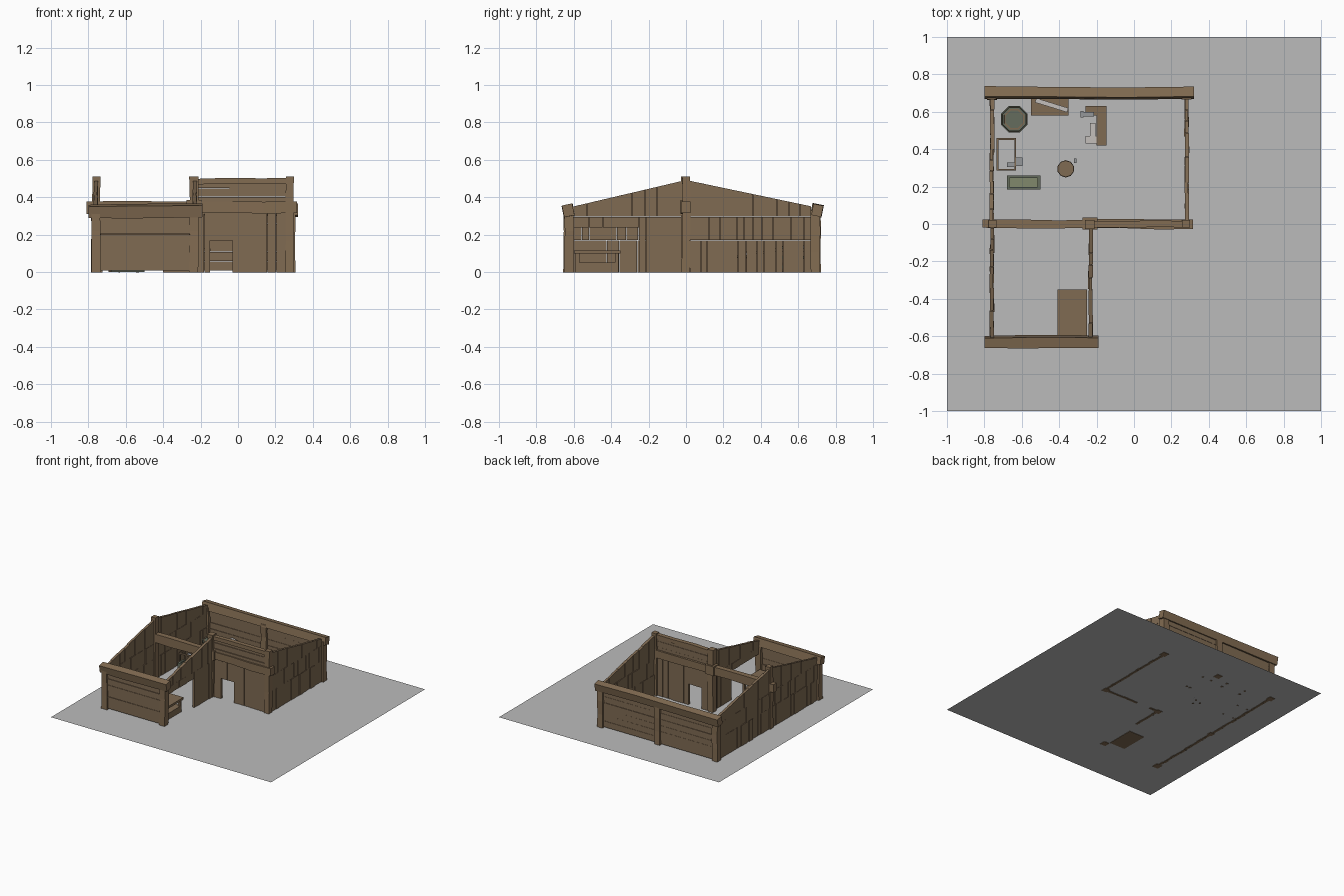
import bpy, bmesh, math, random
from mathutils import Vector, Matrix

if "Cube" in bpy.data.objects:
    bpy.data.objects.remove(bpy.data.objects["Cube"])

random.seed(4)
R = random.uniform


def mat(name, *c):
    m = bpy.data.materials.new(name)
    m.diffuse_color = (*c, 1)
    m.use_nodes = True
    m.node_tree.nodes["Principled BSDF"].inputs["Base Color"].default_value = m.diffuse_color
    return m


WOOD = mat("beam wood", 0.225, 0.150, 0.084)
BOARD = mat("board wood", 0.215, 0.146, 0.086)
DARK = mat("dark wood", 0.12, 0.075, 0.04)
GREY = mat("ground grey", 0.50, 0.50, 0.50)
METAL = mat("grey metal", 0.30, 0.31, 0.32)
HOOP = mat("hoop green grey", 0.13, 0.15, 0.11)
WATER = mat("murky water", 0.22, 0.25, 0.15)
PAPER = mat("pale cloth", 0.55, 0.52, 0.50)
LOW = -0.003          # timbers sink slightly through the ground


def finish(name, bm, m):
    bmesh.ops.recalc_face_normals(bm, faces=bm.faces[:])
    me = bpy.data.meshes.new(name)
    bm.to_mesh(me)
    bm.free()
    me.materials.append(m)
    ob = bpy.data.objects.new(name, me)
    bpy.context.collection.objects.link(ob)
    return ob


def hexa(bm, c):
    """Eight corners: bottom ring of four, then top ring of four."""
    v = [bm.verts.new(p) for p in c]
    for f in ((0, 1, 2, 3), (4, 5, 6, 7), (0, 1, 5, 4), (1, 2, 6, 5), (2, 3, 7, 6), (3, 0, 4, 7)):
        bm.faces.new([v[i] for i in f])


def block(bm, x0, x1, y0, y1, z0, z1):
    hexa(bm, [(x, y, z) for z in (z0, z1) for x, y in ((x0, y0), (x1, y0), (x1, y1), (x0, y1))])


def blocks(name, m, *bs):
    bm = bmesh.new()
    for b in bs:
        block(bm, *b)
    return finish(name, bm, m)


def slab(bm, axis, c, t, s, zb, zt):
    """Board in an upright wall plane; s, zb, zt are (start, end) pairs."""
    def P(along, off, z):
        return (along, off, z) if axis == 'x' else (off, along, z)
    a, b = c - t / 2, c + t / 2
    hexa(bm, [P(s[0], a, zb[0]), P(s[1], a, zb[1]), P(s[1], b, zb[1]), P(s[0], b, zb[0]),
              P(s[0], a, zt[0]), P(s[1], a, zt[1]), P(s[1], b, zt[1]), P(s[0], b, zt[0])])


def upright_boards(name, axis, c, s0, s1, zb, top, w=0.05):
    bm = bmesh.new()
    n = max(1, round((s1 - s0) / w))
    cuts = [s0] + [s0 + (i + R(-.25, .25)) * (s1 - s0) / n for i in range(1, n)] + [s1]
    for a, b in zip(cuts, cuts[1:]):
        g = R(0.0003, 0.0012)
        slab(bm, axis, c + R(-.003, .003), R(.017, .023), (a + g, b - g), (zb, zb), (top(a), top(b)))
    return finish(name, bm, BOARD)


def level_boards(name, axis, c, s0, s1, z0, z1, n):
    bm = bmesh.new()
    h = (z1 - z0) / n
    for i in range(n):
        j = [R(-.004, .004) for _ in range(2)]
        slab(bm, axis, c + R(-.003, .003), R(.018, .024), (s0, s1),
             (z0 + i * h, z0 + i * h), (z0 + (i + 1) * h - .001 + j[0] * .4, z0 + (i + 1) * h - .001 + j[1] * .4))
    return finish(name, bm, BOARD)


def beam(name, p, q, w, h, roll=0.0):
    """Slightly crooked rough-hewn timber between two points."""
    p, q = Vector(p), Vector(q)
    d = (q - p).normalized()
    side = d.cross(Vector((0, 0, 1))).normalized() if abs(d.z) < .9 else Vector((1, 0, 0))
    rot = Matrix.Rotation(roll, 3, d)
    side, up = rot @ side, rot @ side.cross(d)
    bm = bmesh.new()
    rings = []
    n = 1 if (q - p).length < .2 else 3
    for i in range(n + 1):
        o = p.lerp(q, i / n) + (side * R(-.003, .003) + up * R(-.003, .003))
        k = R(.94, 1.06)
        rings.append([bm.verts.new(o + side * sx * w / 2 * k + up * sz * h / 2 * k)
                      for sx, sz in ((-1, -1), (1, -1), (1, 1), (-1, 1))])
    for a, b in zip(rings, rings[1:]):
        for i in range(4):
            bm.faces.new((a[i], a[(i + 1) % 4], b[(i + 1) % 4], b[i]))
    bm.faces.new(rings[0])
    bm.faces.new(rings[-1])
    return finish(name, bm, WOOD)


def lathe(name, m, x, y, prof, n=8):
    """Closed turned shape from (radius, height) points."""
    bm = bmesh.new()
    rings = [[bm.verts.new((x + r * math.cos(math.tau * (i + .5) / n), y + r * math.sin(math.tau * (i + .5) / n), z))
              for i in range(n)] for r, z in prof]
    for a, b in zip(rings, rings[1:]):
        for i in range(n):
            bm.faces.new((a[i], a[(i + 1) % n], b[(i + 1) % n], b[i]))
    bm.faces.new(rings[0])
    bm.faces.new(rings[-1])
    return finish(name, bm, m)


def slope(y):
    return 0.492 - abs(y) * (0.21 if y > 0 else 0.235)


# base plane with a faint square plate
bm = bmesh.new()
bmesh.ops.create_grid(bm, x_segments=1, y_segments=1, size=1)
finish("base_plane", bm, GREY)
blocks("floor_plate", GREY, (.14, .26, .545, .66, 0, .002))

# posts
for nm, x, y, w, h in (("north_west", -.76, .69, .05, .33), ("north_middle", -.24, .695, .05, .33),
                       ("north_east", .28, .69, .05, .33), ("south_west", -.76, -.63, .05, .33),
                       ("south_east", -.235, -.625, .05, .33), ("ridge_west", -.757, 0, .042, .51),
                       ("ridge_middle", -.235, 0, .048, .51), ("ridge_east", .275, 0, .044, .51)):
    beam(nm + "_post", (x, y, LOW), (x, y, h), w, w)

# plates and tie beams
beam("north_plate_beam", (-.80, .70, .333), (.32, .70, .333), .056, .064, -.2)
beam("south_plate_beam", (-.80, -.63, .327), (-.19, -.63, .327), .056, .064, .2)
beam("west_tie_beam", (-.81, 0, .345), (-.20, 0, .345), .045, .07)
beam("east_tie_beam", (-.22, 0, .345), (.315, 0, .345), .05, .06)
beam("ridge_cap", (-.26, 0, .485), (.29, 0, .485), .034, .03)
blocks("middle_post_bracket", WOOD, (-.275, -.195, -.03, .035, .31, .385))

# gable walls: lower courses of upright boards, then boards cut to the roof slope
for nm, x, a, b in (("west_hall", -.76, .02, .67), ("east_hall", .282, .02, .67), ("west_annex", -.76, -.61, -.02)):
    upright_boards(nm + "_lower", 'y', x, a, b, LOW, lambda y: .17)
    upright_boards(nm + "_middle", 'y', x, a, b, .171, lambda y: .295)
    upright_boards(nm + "_gable", 'y', x, a, b, .296, slope, .065)
upright_boards("annex_side_panel", 'y', -.232, -.25, -.02, LOW, lambda y: .295)
upright_boards("annex_side_header", 'y', -.232, -.605, -.25, .238, lambda y: .295, .09)
upright_boards("annex_side_gable", 'y', -.232, -.605, -.02, .296, slope, .065)

# level plank walls
level_boards("south_wall", 'x', -.632, -.74, -.255, .008, .30, 6)
level_boards("north_wall_west", 'x', .695, -.74, -.26, .008, .31, 6)
level_boards("north_wall_east", 'x', .695, -.22, .26, .008, .31, 6)

# hall front wall with doorway
upright_boards("door_left_boards", 'x', 0, -.215, -.15, LOW, lambda x: .31, .035)
upright_boards("door_right_boards", 'x', 0, -.03, .258, LOW, lambda x: .31)
upright_boards("door_header", 'x', 0, -.15, -.03, .17, lambda x: .31, .06)
level_boards("hall_front_upper", 'x', 0, -.215, .258, .311, .495, 4)

# annex bench with low chest base
blocks("annex_bench", BOARD, (-.41, -.25, -.60, -.35, .098, .116), (-.40, -.26, -.59, -.36, LOW, .05),
       (-.40, -.38, -.59, -.57, .05, .098), (-.40, -.38, -.38, -.36, .05, .098),
       (-.28, -.26, -.59, -.57, .05, .098), (-.28, -.26, -.38, -.36, .05, .098))

# barrel
lathe("barrel", BOARD, -.64, .56, [(.056, 0), (.07, .05), (.07, .09), (.058, .14), (.05, .14), (.05, .132)])
for z, r in ((.02, .066), (.07, .076), (.12, .068)):
    lathe("barrel_hoop", HOOP, -.64, .56, [(r - .012, z), (r, z), (r, z + .016), (r - .012, z + .016)])

# north side table with cloth roll
blocks("side_table", BOARD, (-.55, -.35, .58, .67, .11, .125),
       *[(x, x + .015, y, y + .015, LOW, .11) for x in (-.545, -.37) for y in (.59, .65)])
roll = blocks("cloth_roll", PAPER, (-.09, .09, -.012, .012, .126, .142))
roll.location, roll.rotation_euler = (-.44, .635, 0), (0, 0, -.3)

# corner workbench with metal tools
blocks("workbench", BOARD, (-.20, -.148, .42, .63, .11, .125), (-.26, -.20, .58, .63, .11, .125),
       *[(x, x + .014, y, y + .014, LOW, .11) for x, y in ((-.195, .425), (-.165, .425), (-.165, .61), (-.25, .61))])
blocks("bench_vise", METAL, (-.275, -.215, .575, .60, .125, .145), (-.285, -.27, .57, .605, .12, .15))
blocks("bench_sheet", PAPER, (-.26, -.20, .43, .47, .112, .122), (-.235, -.205, .47, .54, .112, .122))

# stool
lathe("stool_seat", BOARD, -.365, .295, [(.042, .075), (.046, .08), (.044, .092)], 10)
for k in range(3):
    a = k * math.tau / 3 + .8
    x, y = -.365 + .032 * math.cos(a), .295 + .032 * math.sin(a)
    blocks("stool_leg", DARK, (x - .006, x + .006, y - .006, y + .006, LOW, .078))
blocks("small_tool", METAL, (-.322, -.308, .325, .35, .0, .03))

# open rack frame with anvil
blocks("rack_frame", BOARD, (-.735, -.725, .285, .46, .10, .112), (-.64, -.63, .285, .46, .10, .112),
       (-.725, -.64, .285, .295, .10, .112), (-.725, -.64, .45, .46, .10, .112),
       *[(x, x + .01, y, y + .01, LOW, .10) for x in (-.735, -.64) for y in (.285, .45)])
blocks("anvil", METAL, (-.64, -.595, .31, .355, .08, .105), (-.628, -.607, .32, .345, 0, .08),
       (-.68, -.64, .305, .33, .09, .105))

# water trough
blocks("trough", HOOP, (-.68, -.50, .185, .198, 0, .08), (-.68, -.50, .247, .26, 0, .08),
       (-.68, -.665, .198, .247, 0, .08), (-.515, -.50, .198, .247, 0, .08))
blocks("trough_water", WATER, (-.665, -.515, .198, .247, .005, .068))
